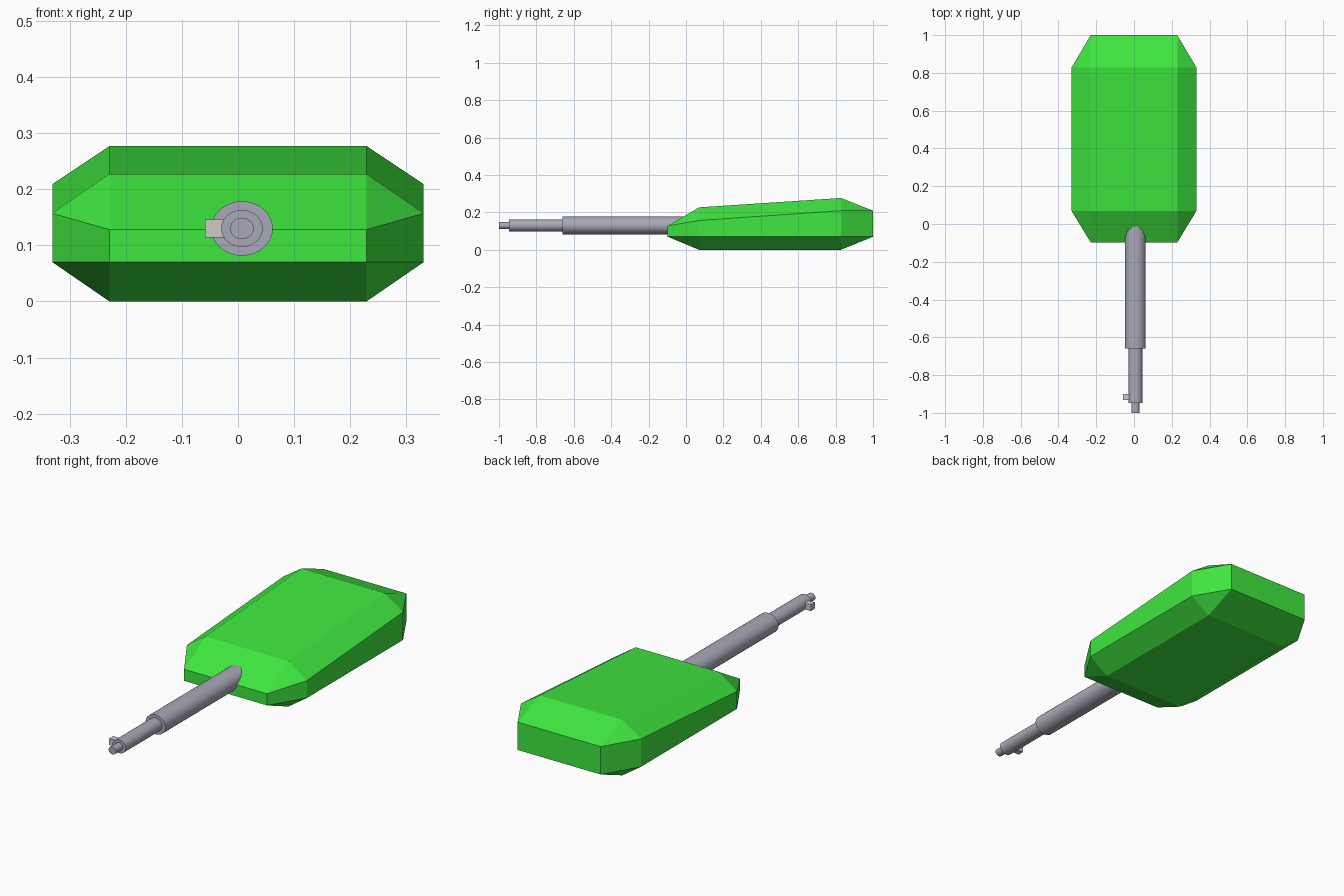
import bpy, bmesh
from math import pi

if "Cube" in bpy.data.objects:
    bpy.data.objects.remove(bpy.data.objects["Cube"])


def material(name, color):
    m = bpy.data.materials.new(name)
    m.diffuse_color = color
    m.use_nodes = True
    m.node_tree.nodes["Principled BSDF"].inputs["Base Color"].default_value = m.diffuse_color
    return m


green = material("green_paint", (0.05, 0.8, 0.05, 1))
steel = material("gun_steel", (0.4, 0.4, 0.48, 1))

# Turret body: chamfered wedge, rings from bottom to sloping roof
XI, XO = 0.229, 0.331
Y = (-0.098, 0.07, 0.828, 1.0)


def octagon(bm, z_front, z_front_side, z_back_side, z_back):
    right = [(XI, Y[0], z_front), (XO, Y[1], z_front_side),
             (XO, Y[2], z_back_side), (XI, Y[3], z_back)]
    left = [(-x, y, z) for x, y, z in reversed(right)]
    return [bm.verts.new(p) for p in right + left]


def cap(bm, z_front, z_back):
    return [bm.verts.new(p) for p in ((XI, Y[1], z_front), (XI, Y[2], z_back),
                                      (-XI, Y[2], z_back), (-XI, Y[1], z_front))]


def chamfer(bm, o, c):
    # Sloped quads on four sides, triangles on the corners
    bm.faces.new(c)
    for q in ((o[7], o[0], c[0], c[3]), (o[1], o[2], c[1], c[0]),
              (o[3], o[4], c[2], c[1]), (o[5], o[6], c[3], c[2])):
        bm.faces.new(q)
    for t in ((o[0], o[1], c[0]), (o[2], o[3], c[1]),
              (o[4], o[5], c[2]), (o[6], o[7], c[3])):
        bm.faces.new(t)


bm = bmesh.new()
low = octagon(bm, 0.07, 0.07, 0.07, 0.07)
high = octagon(bm, 0.128, 0.157, 0.209, 0.209)
chamfer(bm, low, cap(bm, 0.0, 0.0))
chamfer(bm, high, cap(bm, 0.227, 0.277))
for i in range(8):
    j = (i + 1) % 8
    bm.faces.new((low[i], low[j], high[j], high[i]))
bmesh.ops.recalc_face_normals(bm, faces=bm.faces[:])
mesh = bpy.data.meshes.new("turret_body")
bm.to_mesh(mesh)
bm.free()
body = bpy.data.objects.new("turret_body", mesh)
bpy.context.collection.objects.link(body)
mesh.materials.append(green)

# Gun barrel: three stepped, slightly flattened tubes
for name, y0, y1, rx, rz in (("barrel_sleeve", -0.66, 0.04, 0.055, 0.0485),
                             ("barrel_middle", -0.947, -0.64, 0.037, 0.033),
                             ("barrel_muzzle", -1.0, -0.93, 0.021, 0.019)):
    bpy.ops.mesh.primitive_cylinder_add(vertices=32, radius=1, depth=1, rotation=(pi / 2, 0, 0),
                                        location=(0.007, (y0 + y1) / 2, 0.13))
    ob = bpy.context.object
    ob.name = name
    ob.scale = (rx, rz, y1 - y0)
    bpy.ops.object.transform_apply(location=False, rotation=True, scale=True)
    bpy.ops.object.shade_smooth_by_angle()
    ob.data.materials.append(steel)

# Small sight block beside the muzzle
bpy.ops.mesh.primitive_cube_add(size=1, location=(-0.042, -0.915, 0.13))
sight = bpy.context.object
sight.name = "muzzle_sight"
sight.scale = (0.034, 0.032, 0.032)
